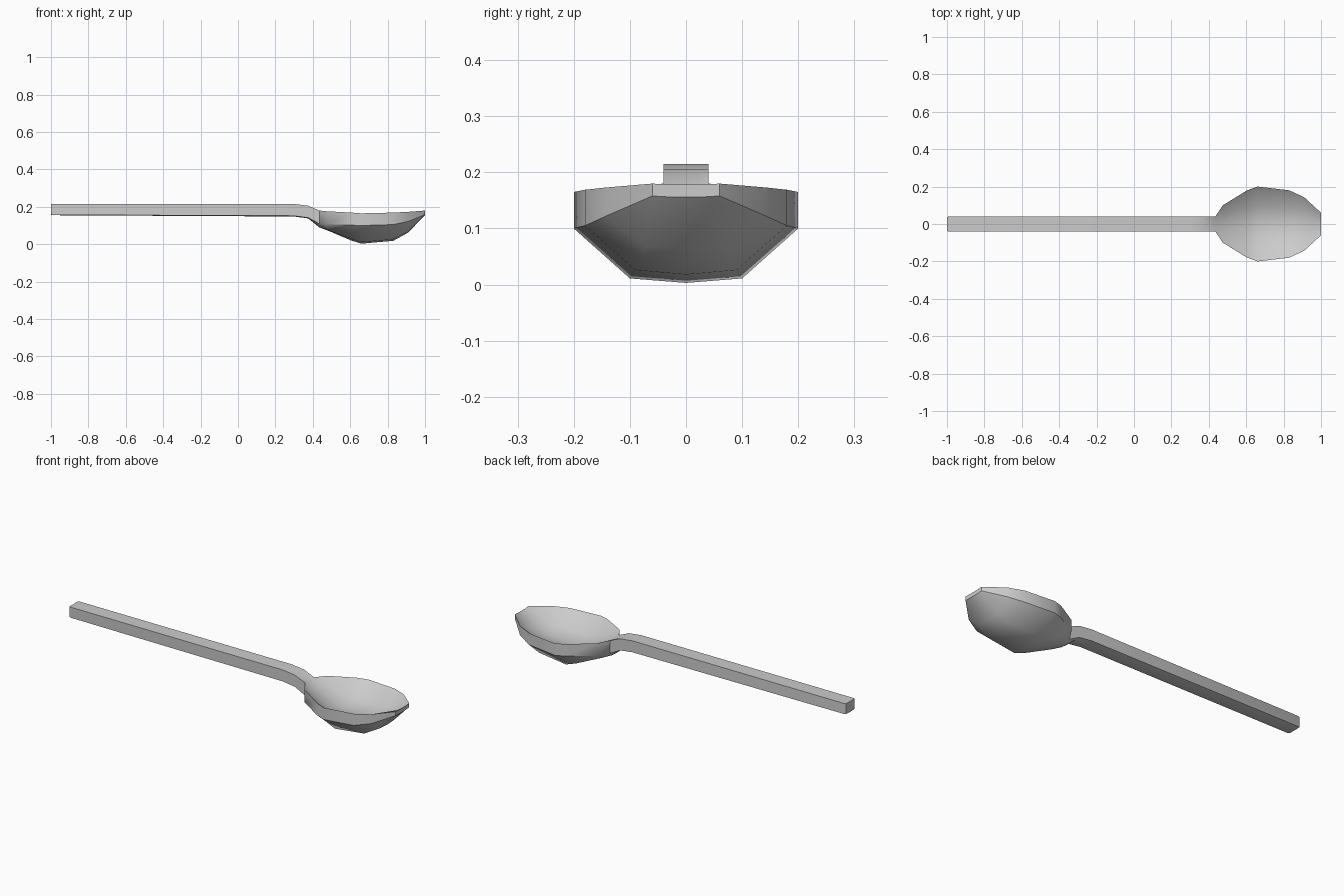
import bpy, bmesh, math

if "Cube" in bpy.data.objects:
    bpy.data.objects.remove(bpy.data.objects["Cube"])

# Stations along the spoon:
# x, half width, rim z, lower side edge z, hollow z, underside z
stations = [
    (-1.00, .036, .215, .158, .215, .157),
    (-.992, .040, .215, .157, .215, .155),
    (0.30, .040, .215, .152, .215, .148),
    (0.375, .040, .206, .142, .206, .138),
    (0.435, .040, .180, .110, .176, .090),
    (0.475, .100, .176, .108, .150, .075),
    (0.605, .180, .169, .102, .095, .020),
    (0.66, .200, .165, .100, .082, .003),
    (0.83, .180, .169, .105, .090, .018),
    (0.91, .143, .173, .122, .118, .062),
    (1.00, .060, .180, .158, .178, .156),
]


def section(x, w, rim, edge, hollow, under):
    """Closed ring: upper hollow, side walls, faceted underside."""
    h = w * .5
    rise = min(.008, (edge - under) * .1)
    dip = (rim - hollow) * .15
    return [(x, -w, rim), (x, -h, hollow + dip), (x, 0, hollow),
            (x, h, hollow + dip), (x, w, rim),
            (x, w, edge), (x, h, under + rise), (x, 0, under),
            (x, -h, under + rise), (x, -w, edge)]


# Handle and bowl are one continuous loft
bm = bmesh.new()
rings = [[bm.verts.new(p) for p in section(*s)] for s in stations]
n = len(rings[0])
for a, b in zip(rings, rings[1:]):
    for i in range(n):
        j = (i + 1) % n
        bm.faces.new((a[i], a[j], b[j], b[i]))
bm.faces.new(rings[0])
bm.faces.new(rings[-1][::-1])
bmesh.ops.recalc_face_normals(bm, faces=bm.faces[:])

mesh = bpy.data.meshes.new("spoon")
bm.to_mesh(mesh)
bm.free()
spoon = bpy.data.objects.new("spoon", mesh)
bpy.context.collection.objects.link(spoon)

# Smooth bowl with crisp rim and handle corners
bpy.context.view_layer.objects.active = spoon
spoon.select_set(True)
bpy.ops.object.shade_smooth_by_angle(angle=math.radians(42))
